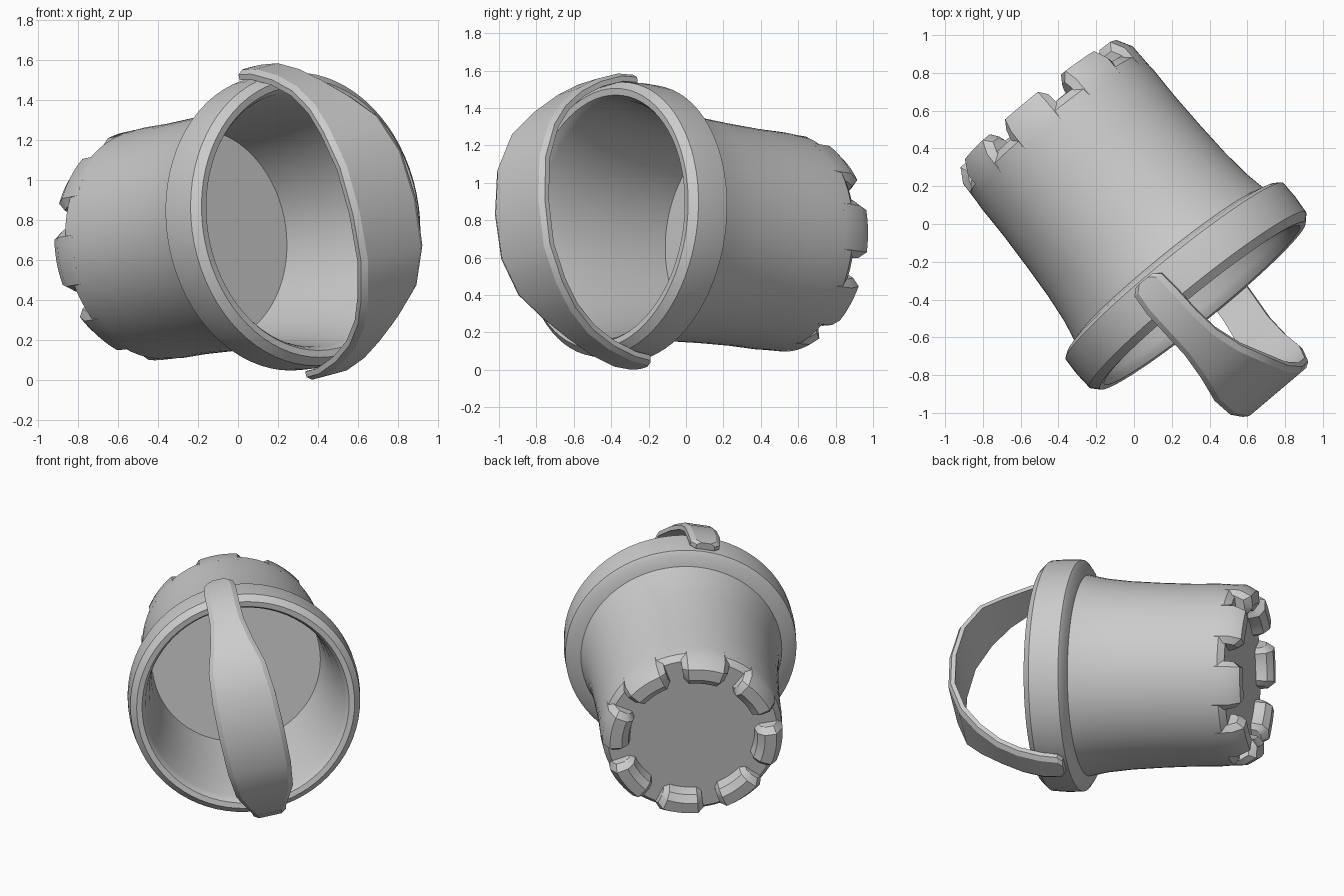
import bpy, bmesh
from math import sin, cos, radians, pi
from mathutils import Matrix, Vector

if "Cube" in bpy.data.objects:
    bpy.data.objects.remove(bpy.data.objects["Cube"])

# Bucket frame: local z points out of the opening, local y is up
T = radians(6)
e1 = Vector((0.777, 0.63, 0)).normalized()
m = Vector((e1.y * cos(T), -e1.x * cos(T), sin(T)))
e2 = m.cross(e1)
FRAME = Matrix((e1, e2, m)).transposed().to_4x4()
FRAME.translation = Vector((0.012, 0.0, 0.75))


def finish(name, bm, angle=35):
    bmesh.ops.recalc_face_normals(bm, faces=bm.faces)
    me = bpy.data.meshes.new(name)
    bm.to_mesh(me)
    bm.free()
    me.transform(FRAME)
    ob = bpy.data.objects.new(name, me)
    bpy.context.collection.objects.link(ob)
    bpy.ops.object.select_all(action='DESELECT')
    ob.select_set(True)
    bpy.context.view_layer.objects.active = ob
    bpy.ops.object.shade_smooth_by_angle(angle=radians(angle))
    return ob


def loft(bm, sections):
    """Skin a list of closed point rings and cap both ends."""
    rings = [[bm.verts.new(p) for p in s] for s in sections]
    n = len(rings[0])
    for a, b in zip(rings, rings[1:]):
        for i in range(n):
            j = (i + 1) % n
            bm.faces.new((a[i], a[j], b[j], b[i]))
    bm.faces.new(rings[0])
    bm.faces.new(rings[-1])


def ring(r, z, n=72):
    return [(r * cos(2 * pi * i / n), r * sin(2 * pi * i / n), z) for i in range(n)]


# Bucket shell with rolled rim: (radius, z) from inner floor, over the lip, to outer base
profile = [(0.54, -0.30), (0.565, 0.0), (0.60, 0.28), (0.64, 0.50), (0.65, 0.53), (0.665, 0.555),
           (0.70, 0.56), (0.738, 0.52), (0.745, 0.42), (0.742, 0.325), (0.715, 0.305),
           (0.645, 0.285), (0.62, 0.16), (0.603, 0.0), (0.592, -0.2), (0.585, -0.4),
           (0.585, -0.58), (0.578, -0.68), (0.545, -0.72)]
bm = bmesh.new()
loft(bm, [ring(r, z) for r, z in profile])
finish("bucket", bm)

# Eight castle towers around the base
tower = [(0.582, -0.62), (0.578, -0.745), (0.535, -0.82), (0.46, -0.825), (0.415, -0.79), (0.395, -0.70), (0.40, -0.62)]
mid_r, mid_z = 0.49, -0.66
STEPS = 8
for k in range(8):
    bm = bmesh.new()
    centre = radians(98.5 + 45 * k)
    sections = []
    for i in range(STEPS + 1):
        t = 2 * i / STEPS - 1
        a = centre + t * radians(16.5)
        f = 0.72 if abs(t) == 1 else 1.0
        sections.append([((mid_r + (r - mid_r) * f) * cos(a), (mid_r + (r - mid_r) * f) * sin(a),
                          mid_z + (z - mid_z) * f) for r, z in tower])
    loft(bm, sections)
    finish(f"tower_{k + 1}", bm)

# Strap handle: (height, reach, half width), mirrored for the lower half
half = [(0.772, 0.34, 0.06), (0.772, 0.37, 0.095), (0.765, 0.48, 0.105), (0.72, 0.63, 0.105),
        (0.65, 0.77, 0.11), (0.55, 0.91, 0.14), (0.43, 1.03, 0.185), (0.24, 1.12, 0.205)]
path = half + [(0, 1.145, 0.21)] + [(-h, z, w) for h, z, w in reversed(half)]
lean = radians(11.5)
up = Vector((-sin(lean), cos(lean), 0))
side = Vector((cos(lean), sin(lean), 0))
out = Vector((0, 0, 1))
pts = [up * h + out * z for h, z, w in path]
bm = bmesh.new()
sections = []
for i, (h, z, w) in enumerate(path):
    d = (pts[min(i + 1, len(pts) - 1)] - pts[max(i - 1, 0)]).normalized()
    nrm = side.cross(d).normalized()
    th = 0.024
    cross = [(-w, -th), (w, -th), (w, th * 0.2), (w - 0.03, th), (-w + 0.03, th), (-w, th * 0.2)]
    if nrm.dot(pts[i] - out * 0.3) < 0:
        nrm = -nrm
    sections.append([pts[i] + side * a + nrm * b for a, b in cross])
loft(bm, sections)
finish("handle", bm, 30)
